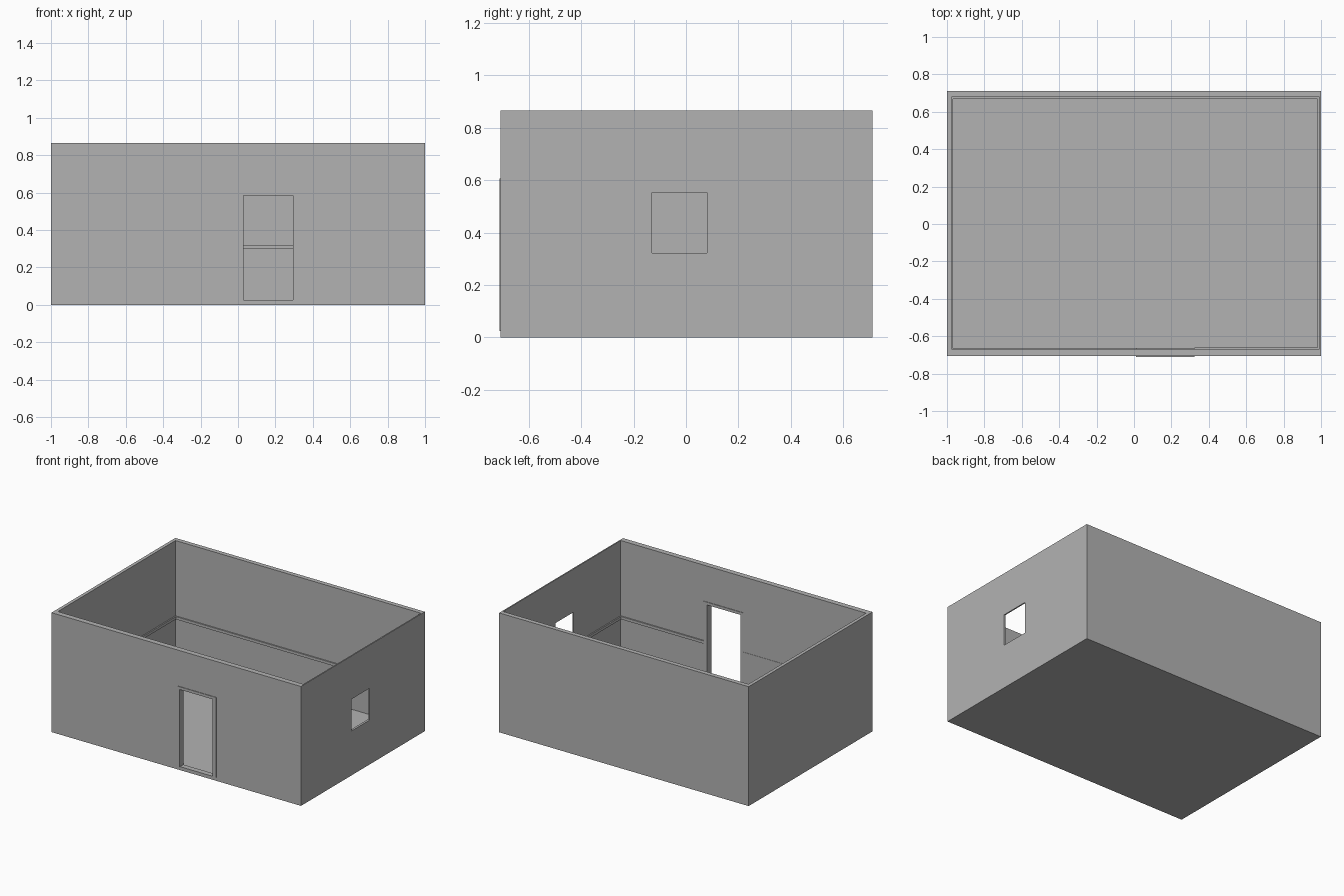
import bpy
from mathutils import Vector

old = bpy.data.objects.get("Cube")
if old:
    bpy.data.objects.remove(old, do_unlink=True)

# Single plaster grey
grey = bpy.data.materials.new("plaster_grey")
grey.use_nodes = True
colour = (0.45, 0.45, 0.45, 1)
grey.diffuse_color = colour
grey.node_tree.nodes["Principled BSDF"].inputs["Base Color"].default_value = colour


def box(name, x, y, z):
    """Axis-aligned box from (min, max) pairs."""
    bpy.ops.mesh.primitive_cube_add(size=1)
    ob = bpy.context.object
    ob.name = name
    low, high = Vector((x[0], y[0], z[0])), Vector((x[1], y[1], z[1]))
    for v in ob.data.vertices:
        v.co = [l + (h - l) * (c + 0.5) for l, h, c in zip(low, high, v.co)]
    ob.data.materials.append(grey)
    return ob


def cut(target, x, y, z):
    """Subtract a box from the target."""
    cutter = box("cutter", x, y, z)
    cutter.hide_render = True
    mod = target.modifiers.new("opening", "BOOLEAN")
    mod.operation = "DIFFERENCE"
    mod.solver = "EXACT"
    mod.object = cutter
    bpy.context.view_layer.objects.active = target
    bpy.ops.object.modifier_apply(modifier=mod.name)
    bpy.data.objects.remove(cutter, do_unlink=True)


# Main dimensions
FRONT, BACK = -0.707, 0.711
HEIGHT, FLOOR = 0.865, 0.02
in_x, in_y = (-0.976, 0.991), (-0.668, 0.678)
door_x, door_z = (0.03, 0.295), (0.025, 0.585)

# Open-topped room with floor, doorway and window
room = box("room_shell", (-1, 1), (FRONT, BACK), (0, HEIGHT))
cut(room, in_x, in_y, (FLOOR, 1))
cut(room, door_x, (-0.8, -0.6), door_z)
cut(room, (0.9, 1.1), (-0.13, 0.08), (0.322, 0.552))

# Door trim on both faces of the front wall
trim_x, trim_top = (0.01, 0.323), 0.605
for side, y in (("outer", (FRONT - 0.004, FRONT)),
                ("inner", (in_y[0], in_y[0] + 0.004))):
    box(side + "_door_lintel", trim_x, y, (door_z[1], trim_top))
    box(side + "_door_trim_right", (trim_x[0], door_x[0]), y, door_z)
    box(side + "_door_trim_left", (door_x[1], trim_x[1]), y, door_z)

# Rail around the inside walls, broken by the doorway
rail_z, depth = (0.3, 0.32), 0.009
box("back_rail", in_x, (in_y[1] - depth, in_y[1]), rail_z)
mid_y = (in_y[0], in_y[1] - depth)
box("right_rail", (in_x[0], in_x[0] + depth), mid_y, rail_z)
box("left_rail", (in_x[1] - depth, in_x[1]), mid_y, rail_z)
box("front_left_rail", (trim_x[1], in_x[1] - depth), (in_y[0], in_y[0] + depth), rail_z)
box("front_right_rail", (in_x[0] + depth, trim_x[0]), (in_y[0], in_y[0] + 0.002), rail_z)
